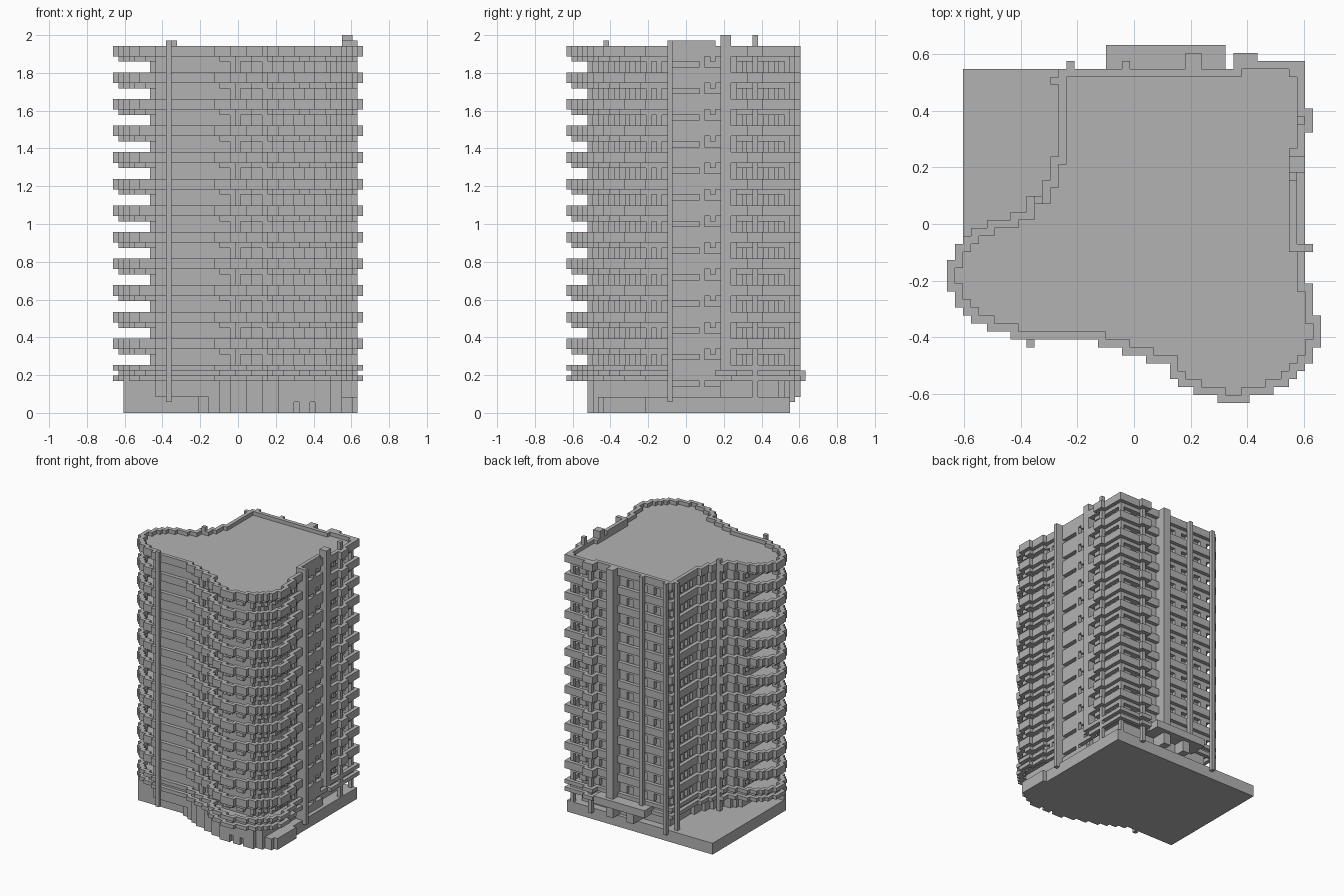
import bpy, bmesh

cube = bpy.data.objects.get("Cube")
if cube:
    bpy.data.objects.remove(cube, do_unlink=True)

UNIT = 2 / 71            # size of one building block
CENTRE_X, CENTRE_Y = 23.5, 22.5
STOREY, FLOORS, FIRST = 5, 12, 9

concrete = bpy.data.materials.new("concrete grey")
concrete.use_nodes = True
grey = (0.45, 0.45, 0.45, 1)
concrete.diffuse_color = grey
concrete.node_tree.nodes["Principled BSDF"].inputs["Base Color"].default_value = grey


def extrude(name, cells, low, high, along_x=False, storeys=1):
    """Raise a plan made of square cells into a solid, repeated per storey."""
    bm = bmesh.new()
    corners = {}

    def corner(a, b, h):
        key = (h, a, b) if along_x else (a, b, h)
        if key not in corners:
            x, y, z = key
            corners[key] = bm.verts.new(((x - CENTRE_X) * UNIT, (y - CENTRE_Y) * UNIT, z * UNIT))
        return corners[key]

    for a, b in cells:
        loop = [(a, b), (a + 1, b), (a + 1, b + 1), (a, b + 1)]
        beside = [(a, b - 1), (a + 1, b), (a, b + 1), (a - 1, b)]
        bm.faces.new([corner(*p, high) for p in loop])
        bm.faces.new([corner(*p, low) for p in reversed(loop)])
        for n, other in enumerate(beside):
            if other not in cells:
                p, q = loop[n], loop[(n + 1) % 4]
                bm.faces.new([corner(*p, low), corner(*q, low), corner(*q, high), corner(*p, high)])
    bmesh.ops.dissolve_limit(bm, angle_limit=0.01, verts=bm.verts, edges=bm.edges)
    mesh = bpy.data.meshes.new(name)
    bm.to_mesh(mesh)
    bm.free()
    mesh.materials.append(concrete)
    obj = bpy.data.objects.new(name, mesh)
    bpy.context.collection.objects.link(obj)
    if storeys > 1:
        array = obj.modifiers.new("storeys", "ARRAY")
        array.count = storeys
        array.use_relative_offset = False
        array.use_constant_offset = True
        array.constant_offset_displace = (0, 0, STOREY * UNIT)
    return obj


def rect(x0, x1, y0, y1):
    return {(x, y) for x in range(x0, x1) for y in range(y0, y1)}


def plan(start, lefts, rights):
    """Plan from runs of (row count, edge column) for each side."""
    def unroll(runs):
        return [edge for count, edge in runs for _ in range(count)]
    cells = set()
    for row, (a, b) in enumerate(zip(unroll(lefts), unroll(rights)), start):
        cells |= rect(a, b, row, row + 1)
    return cells


def around(cell):
    return {(cell[0] + i, cell[1] + j) for i in (-1, 0, 1) for j in (-1, 0, 1)}


# Floor outline with its two rounded lobes
outline = plan(0,
    [(1, 34), (1, 31), (1, 29), (2, 28), (1, 25), (1, 22), (1, 19), (1, 8), (1, 5), (1, 3),
     (1, 2), (2, 1), (4, 0), (2, 1), (1, 2), (1, 3), (1, 5), (1, 8), (2, 10), (2, 12),
     (3, 13), (11, 14)],
    [(1, 38), (1, 41), (1, 43), (1, 44), (1, 45), (2, 46), (4, 47), (4, 46), (5, 45),
     (11, 44), (11, 45)])
outline |= rect(36, 45, 42, 43) | rect(36, 39, 43, 44)
edge = {c for c in outline if around(c) - outline}
floor = outline - edge

# Enclosed rooms set back behind the balconies
core = plan(5,
    [(1, 31), (1, 29), (1, 26), (1, 22), (12, 8), (1, 9), (1, 10), (1, 12), (2, 13),
     (2, 14), (3, 15), (9, 16)],
    [(1, 40), (1, 41), (2, 42), (20, 43), (11, 42)])
extrude("core_walls", core, 3, 67)

# Window piers standing just outside the rooms
rim = set().union(*(around(c) for c in core)) - core
piers = {c for c in rim & floor if (c[0] + 2 * c[1]) % 4 < 2 and c[1] != 8}
extrude("window_piers", piers, FIRST, FIRST + 2, storeys=FLOORS)

# Balcony slabs and parapets
extrude("balcony_slabs", floor, FIRST + 2, FIRST + 3, storeys=FLOORS)
extrude("balcony_parapets", edge, FIRST + 3, FIRST + 5, storeys=FLOORS)
extrude("lower_slab", floor, 7, 8)
extrude("lower_parapet", edge, 8, 9)
extrude("lower_rim", edge, 6, 7)
extrude("roof_deck", floor, 66, 68)

# Side wall with slot windows between the fin and the stair shaft
slots = rect(20, 25, 1, 2) | rect(26, 29, 1, 2) | {(26, 2), (28, 2), (28, 3)}
extrude("side_wall_panels", rect(20, 29, 0, STOREY) - slots, 43, 44,
        along_x=True, storeys=FLOORS + 1).location.z = FIRST * UNIT - STOREY * UNIT
extrude("side_wall_top", rect(43, 44, 20, 28), 69, 70)
extrude("side_wall_foot", rect(43, 44, 20, 29), 3, 5)
extrude("side_fin", rect(43, 46, 19, 20), 2, 70)
extrude("stair_shaft", rect(43, 45, 29, 31), 8, 71)

# Full-height columns: x range, y range, bottom and top
columns = {
    "front_column": (10, 11, 7, 8, 2, 70),
    "curve_column": (11, 12, 25, 26, 3, 70),
    "corner_column_side": (13, 14, 40, 41, 3, 69),
    "corner_column_back": (15, 16, 42, 43, 2, 69),
    "back_column": (22, 23, 42, 43, 8, 69),
    "back_shaft": (30, 32, 41, 44, 8, 69),
    "balcony_column_back": (37, 38, 42, 43, 2, 69),
    "balcony_column_side": (44, 45, 35, 36, 2, 71),
    "corner_post": (43, 44, 41, 42, 3, 69),
}
for name, (x0, x1, y0, y1, low, high) in columns.items():
    extrude(name, rect(x0, x1, y0, y1), low, high)
extrude("side_planters", rect(45, 46, 34, 37), FIRST + 3, FIRST + 5, storeys=FLOORS)

# Podium and ground floor
podium = plan(4,
    [(1, 31), (1, 28), (1, 25), (1, 22), (1, 20), (1, 18), (1, 16), (31, 2)],
    [(1, 41), (1, 43), (1, 45), (8, 46), (23, 45), (4, 45)])
doors = rect(34, 35, 4, 5) | rect(37, 38, 4, 5)
extrude("podium_foot", podium - doors, 0, 2)
extrude("podium_top", podium, 2, 3)
front_rooms = {c for c in podium if c[1] < 12 and c[0] < 43}
extrude("ground_front_rooms", front_rooms, 3, 7)

# Rear entrance canopy
extrude("entrance_canopy", rect(20, 35, 40, 45), 6, 8)
extrude("entrance_porch", rect(24, 32, 39, 44) - rect(26, 30, 41, 44), 3, 6)
